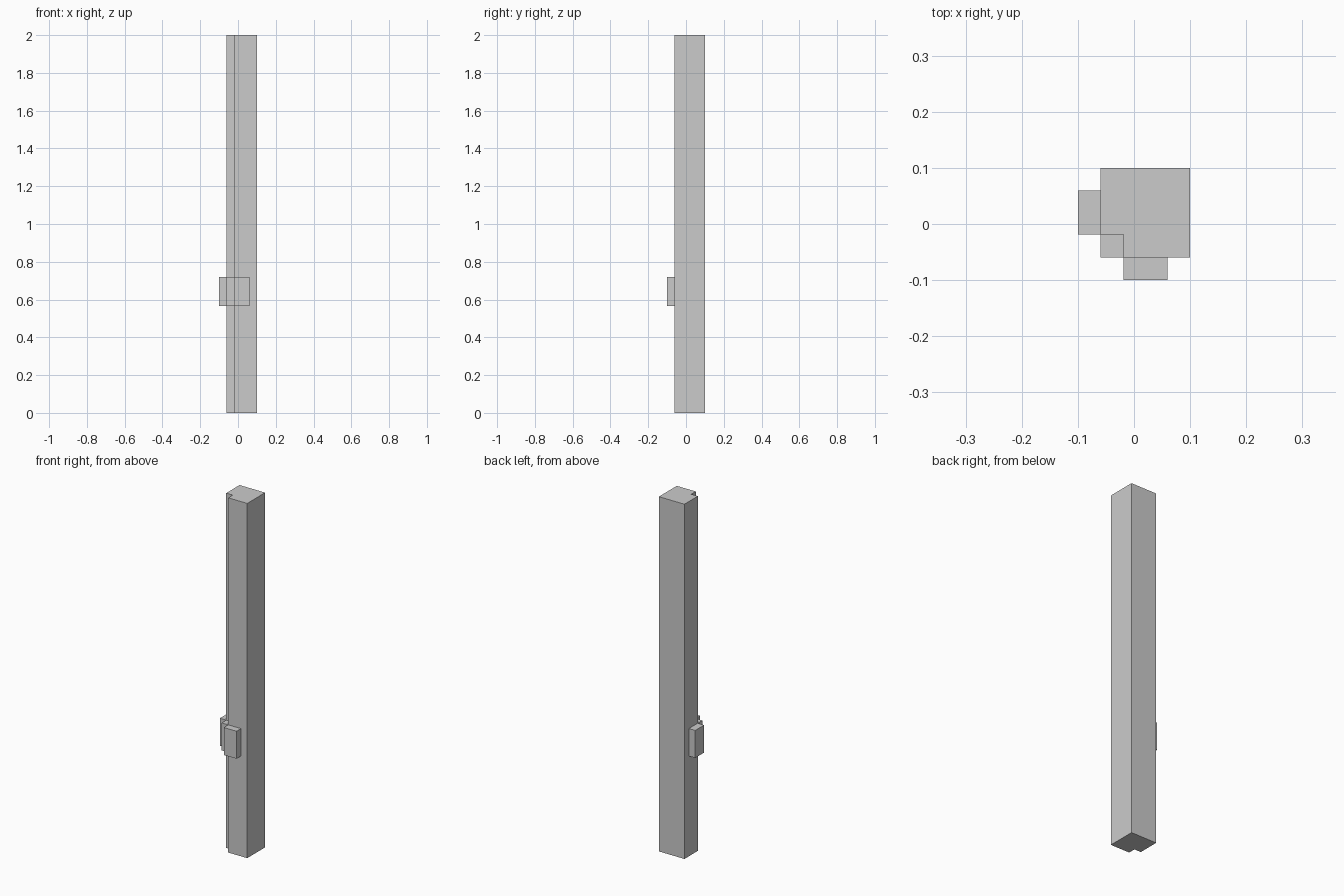
import bpy, bmesh

if "Cube" in bpy.data.objects:
    bpy.data.objects.remove(bpy.data.objects["Cube"])


def prism(name, outline, z0, z1):
    """Extrude a closed XY outline (counter-clockwise) from z0 up to z1."""
    bm = bmesh.new()
    face = bm.faces.new([bm.verts.new((x, y, z0)) for x, y in outline])
    ext = bmesh.ops.extrude_face_region(bm, geom=[face], use_keep_orig=True)
    top = [v for v in ext["geom"] if isinstance(v, bmesh.types.BMVert)]
    bmesh.ops.translate(bm, verts=top, vec=(0, 0, z1 - z0))
    bmesh.ops.recalc_face_normals(bm, faces=bm.faces)
    mesh = bpy.data.meshes.new(name)
    bm.to_mesh(mesh)
    bm.free()
    obj = bpy.data.objects.new(name, mesh)
    bpy.context.collection.objects.link(obj)
    return obj


def rect(x0, x1, y0, y1):
    return [(x0, y0), (x1, y0), (x1, y1), (x0, y1)]


OUT, FACE, NOTCH, END, BACK = -0.0995, -0.06, -0.019, 0.06, 0.0995

# Square post with a full-height rebate in its front left corner
prism("post", [(NOTCH, FACE), (BACK, FACE), (BACK, BACK),
               (FACE, BACK), (FACE, NOTCH), (NOTCH, NOTCH)], 0, 2)

# Lock: stepped blocks on both faces, with a filler in the rebate
LOW, HIGH = 0.565, 0.72
for name, outline in (
    ("left_block", rect(OUT, FACE, NOTCH, END)),
    ("corner_block", rect(FACE, NOTCH, FACE, NOTCH)),
    ("front_block", rect(NOTCH, END, OUT, FACE)),
):
    prism(name, outline, LOW, HIGH)
